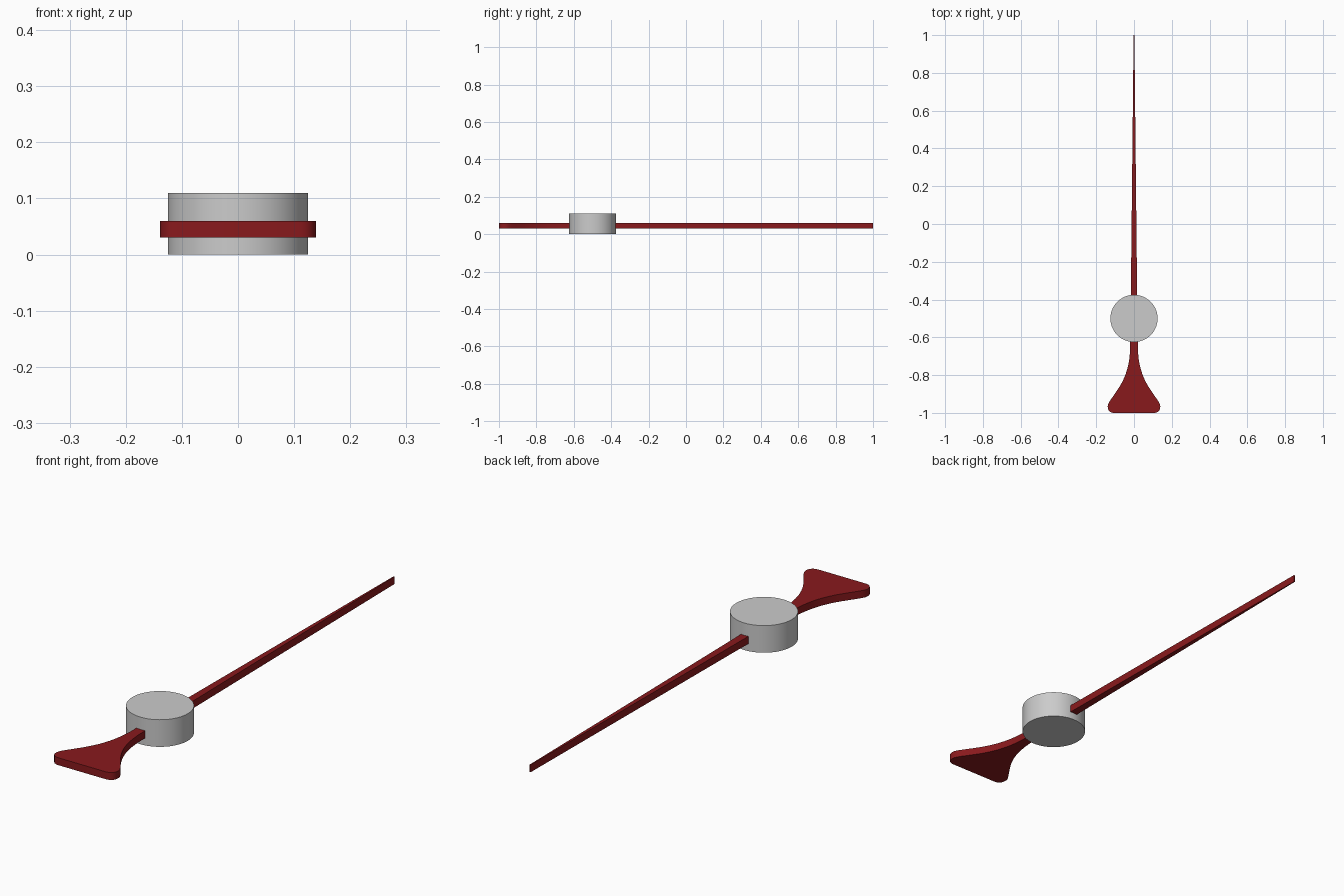
import bpy, bmesh
from mathutils import Vector
from mathutils.geometry import interpolate_bezier

if "Cube" in bpy.data.objects:
    bpy.data.objects.remove(bpy.data.objects["Cube"])

red = bpy.data.materials.new("red")
red.diffuse_color = (0.25, 0.01, 0.012, 1)
red.use_nodes = True
red.node_tree.nodes["Principled BSDF"].inputs["Base Color"].default_value = red.diffuse_color


def smooth(obj):
    bpy.ops.object.select_all(action='DESELECT')
    obj.select_set(True)
    bpy.context.view_layer.objects.active = obj
    bpy.ops.object.shade_smooth_by_angle()


def plate(name, half, z0=0.03, z1=0.06):
    """Extrude a flat outline mirrored about x = 0 from its right half."""
    outline = half + [(-x, y) for x, y in reversed(half)]
    bm = bmesh.new()
    face = bm.faces.new([bm.verts.new((x, y, z0)) for x, y in outline])
    top = bmesh.ops.extrude_face_region(bm, geom=[face])
    bmesh.ops.translate(bm, vec=(0, 0, z1 - z0),
                        verts=[v for v in top["geom"] if isinstance(v, bmesh.types.BMVert)])
    bmesh.ops.recalc_face_normals(bm, faces=bm.faces)
    mesh = bpy.data.meshes.new(name)
    bm.to_mesh(mesh)
    bm.free()
    mesh.materials.append(red)
    obj = bpy.data.objects.new(name, mesh)
    bpy.context.collection.objects.link(obj)
    smooth(obj)


def bezier(a, b, c, d, n):
    pts = interpolate_bezier(*[Vector((*p, 0)) for p in (a, b, c, d)], n)
    return [(p.x, p.y) for p in pts]


# Round hub
bpy.ops.mesh.primitive_cylinder_add(vertices=64, radius=0.125, depth=0.11,
                                    location=(0, -0.5, 0.055))
hub = bpy.context.object
hub.name = "hub"
smooth(hub)

# Long tapering pointer
plate("pointer", [(0.018, -0.5), (0.002, 1.0)])

# Flared tail with rounded corners
flare = bezier((0.02, -0.64), (0.02, -0.81), (0.085, -0.87), (0.131, -0.942), 14)
corner = bezier((0.131, -0.942), (0.148, -0.968), (0.138, -1.0), (0.108, -1.0), 8)
plate("tail", list(reversed([(0.02, -0.5)] + flare + corner[1:])))
